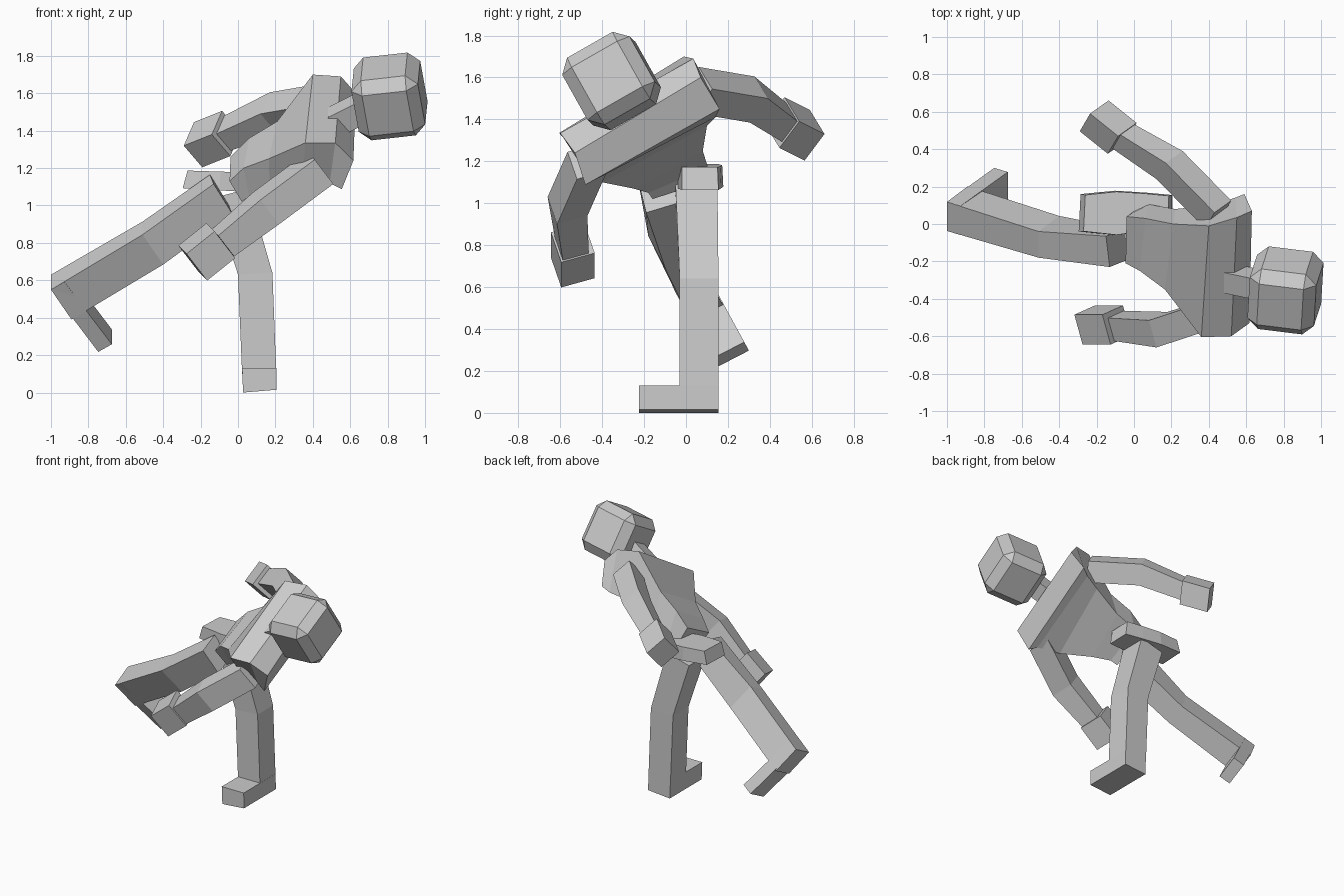
import bpy, bmesh
from mathutils import Vector as V, Matrix

if "Cube" in bpy.data.objects:
    bpy.data.objects.remove(bpy.data.objects["Cube"])


def loft(name, rings):
    """Skin a closed, flat-faced solid through rings of points."""
    bm = bmesh.new()
    loops = [[bm.verts.new(p) for p in r] for r in rings]
    n = len(rings[0])
    for a, b in zip(loops, loops[1:]):
        for i in range(n):
            j = (i + 1) % n
            bm.faces.new((a[i], a[j], b[j], b[i]))
    bm.faces.new(loops[0])
    bm.faces.new(loops[-1])
    bmesh.ops.recalc_face_normals(bm, faces=bm.faces)
    me = bpy.data.meshes.new(name)
    bm.to_mesh(me)
    bm.free()
    ob = bpy.data.objects.new(name, me)
    bpy.context.collection.objects.link(ob)
    return ob


def par(a, u, v):
    """Four-sided section from a corner and two edges."""
    a, u, v = V(a), V(u), V(v)
    return [a, a + u, a + u + v, a + v]


def dia(c, d1, d2, s=1.0):
    """Four-sided section from a centre and two half diagonals."""
    c, d1, d2 = V(c), V(d1) * s, V(d2) * s
    return [c + d1, c + d2, c - d1, c - d2]


# Standing leg and foot
loft("standing_leg", [
    par((.022, -.03, .1), (.183, 0, 0), (0, .185, 0)),
    par((0, -.03, .63), (.184, 0, .01), (0, .185, 0)),
    par((-.13, -.05, 1.04), (.185, 0, .05), (0, .2, 0))])
loft("standing_foot", [
    par((.027, -.225, 0), (.18, 0, .015), (0, .38, 0)),
    par((.022, -.225, .13), (.183, 0, 0), (0, .38, 0))])

# Raised leg and foot
shin = V((.11, .083, -.16))
loft("raised_leg", [
    par((-1, .118, .63), (0, -.155, -.08), shin),
    par((-.51, -.04, .914), (0, -.14, -.07), shin),
    par((-.15, -.065, 1.165), (.02, -.165, -.05), (.1, .04, -.16))])
sole = par((-1, .118, .63), (0, -.155, -.08), (.253, .182, -.333))
loft("raised_foot", [sole, [p + V((.072, -.022, .041)) for p in sole]])

# Pelvis: slab with a faceted back
hip = [(-.29, -.04), (-.28, .16), (-.1, .178), (.06, .168), (.2, .155), (.195, -.02), (-.1, -.06)]
loft("pelvis", [[(x * 1.02, y, 1.075 - .06 * x) for x, y in hip],
                [(x * .93, y * .97, 1.178 - .03 * x) for x, y in hip]])

# Torso: shoulders tapering to the waist
loft("torso", [
    [(.63, .07, 1.6), (.617, -.53, 1.24), (.555, -.48, 1.088), (.59, .16, 1.45)],
    [(.55, .035, 1.69), (.52, -.6, 1.335), (.49, -.46, 1.12), (.54, .14, 1.41)],
    [(.4, -.01, 1.70), (.36, -.605, 1.335), (.34, -.40, 1.1), (.42, .10, 1.37)],
    [(.21, .0, 1.45), (.165, -.35, 1.25), (.17, -.25, 1.07), (.22, .08, 1.25)],
    [(.06, .03, 1.36), (.03, -.25, 1.2), (.06, -.18, 1.05), (.08, .105, 1.17)],
    [(-.04, .04, 1.26), (-.045, -.21, 1.13), (.02, -.16, 1.02), (.03, .09, 1.1)]])

# Neck
nd1, nd2 = V((-.02, .03, .085)), V((.02, .08, -.03))
loft("neck", [dia((.5, -.29, 1.44), nd1, nd2), dia((.74, -.34, 1.56), nd1, nd2)])

# Head: chamfered block in the tilted shoulder frame
bm = bmesh.new()
up = V((.975, -.12, .11)).normalized()
side = V((-.05, -.868, -.495))
side = (side - up * side.dot(up)).normalized()
rot = Matrix((up, side, up.cross(side))).transposed().to_4x4()
bmesh.ops.create_cube(bm, size=1, matrix=Matrix.Diagonal((.36, .37, .37, 1)))
bmesh.ops.bevel(bm, geom=bm.edges[:], offset=.06, segments=1, affect='EDGES')
bmesh.ops.transform(bm, matrix=Matrix.Translation((.81, -.355, 1.583)) @ rot, verts=bm.verts)
me = bpy.data.meshes.new("head")
bm.to_mesh(me)
bm.free()
bpy.context.collection.objects.link(bpy.data.objects.new("head", me))

# Arms with block hands: path, section diagonals, hand centre and half length
arms = [
    ("low", [(.44, -.47, 1.2), (.15, -.565, .985), (-.08, -.545, .8)],
     (-.03, -.095, .045), (.07, -.05, -.085), (-.167, -.54, .752), (-.075, 0, -.06)),
    ("high", [(.45, .05, 1.54), (.19, .315, 1.495), (-.06, .47, 1.385)],
     (-.02, .011, .11), (.07, .075, .005), (-.138, .518, 1.355), (-.075, .06, -.03))]
for tag, path, d1, d2, hand, axis in arms:
    loft(tag + "_arm", [dia(p, d1, d2, s) for p, s in zip(path, (1, 1, .85))])
    loft(tag + "_hand", [dia(V(hand) + V(axis) * k, d1, d2, 1.1) for k in (-1, 1)])
